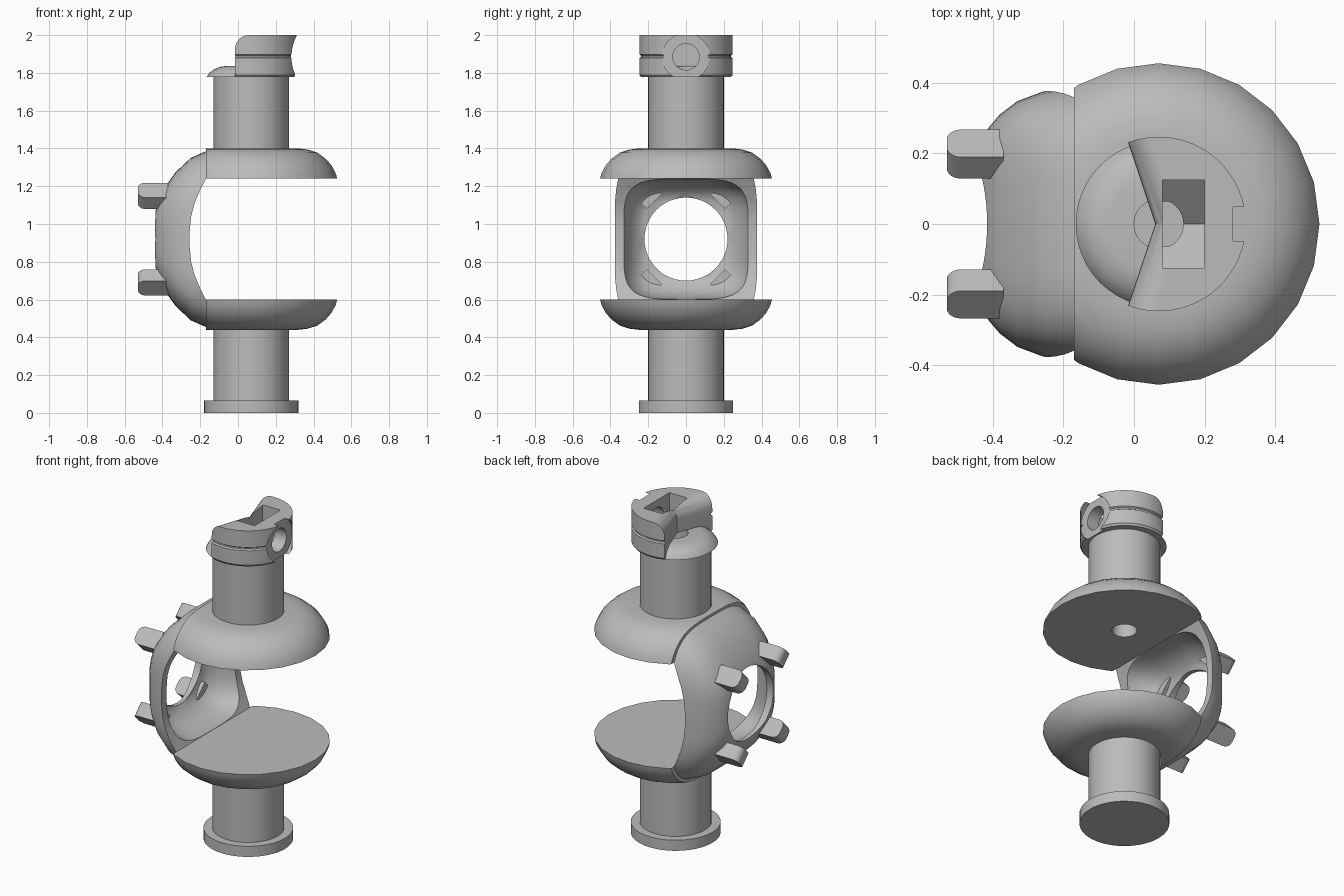
import bpy, bmesh, math
from mathutils import Matrix, Vector

if "Cube" in bpy.data.objects:
    bpy.data.objects.remove(bpy.data.objects["Cube"])

AX = 0.07      # x of the vertical axis
MID = 0.92     # height of the side opening

grey = bpy.data.materials.new("grey")
grey.use_nodes = True
grey.diffuse_color = (0.5, 0.5, 0.5, 1)
grey.node_tree.nodes["Principled BSDF"].inputs["Base Color"].default_value = (0.5, 0.5, 0.5, 1)


def loft(name, rings, clip_x=None):
    """Closed solid through rings that all have the same point count."""
    bm = bmesh.new()
    rows = [[bm.verts.new(p) for p in ring] for ring in rings]
    n = len(rows[0])
    for a, b in zip(rows, rows[1:]):
        for i in range(n):
            j = (i + 1) % n
            bm.faces.new((a[i], a[j], b[j], b[i]))
    bm.faces.new(rows[0][::-1])
    bm.faces.new(rows[-1])
    if clip_x is not None:
        bmesh.ops.bisect_plane(bm, geom=bm.verts[:] + bm.edges[:] + bm.faces[:],
                               plane_co=(clip_x, 0, 0), plane_no=(1, 0, 0), clear_inner=True)
        bmesh.ops.holes_fill(bm, edges=[e for e in bm.edges if e.is_boundary])
    bmesh.ops.recalc_face_normals(bm, faces=bm.faces[:])
    me = bpy.data.meshes.new(name)
    bm.to_mesh(me)
    bm.free()
    me.materials.append(grey)
    ob = bpy.data.objects.new(name, me)
    bpy.context.collection.objects.link(ob)
    return ob


def lathe(name, profile, n=48, clip_x=None):
    """Solid turned about the vertical axis from (radius, z) points."""
    ring = [(math.cos(2 * math.pi * i / n), math.sin(2 * math.pi * i / n)) for i in range(n)]
    return loft(name, [[(AX + r * c, r * s, z) for c, s in ring] for r, z in profile], clip_x)


def x_loft(name, sections, power, z=MID, n=48):
    """Superellipse sections (x, half width, half height) along x."""
    def pw(v):
        return math.copysign(abs(v) ** (2 / power), v) if abs(v) > 1e-9 else 0
    ang = [2 * math.pi * i / n for i in range(n)]
    return loft(name, [[(x, w * pw(math.cos(a)), z + h * pw(math.sin(a))) for a in ang]
                       for x, w, h in sections])


def prism(name, pts, y0, y1):
    return loft(name, [[(x, y, z) for x, z in pts] for y in (y0, y1)])


def boolean(ob, other, op="DIFFERENCE", keep=False):
    mod = ob.modifiers.new("cut", "BOOLEAN")
    mod.operation, mod.object, mod.solver = op, other, "EXACT"
    bpy.context.view_layer.objects.active = ob
    bpy.ops.object.modifier_apply(modifier=mod.name)
    if not keep:
        bpy.data.objects.remove(other)


bore = lathe("bore_cutter", [(0.07, 1.0), (0.07, 1.838)], 32)

# Hollow housing: bulged side wall joined to two round lobes
body = x_loft("housing", [(-0.442, 0.20, 0.10), (-0.435, 0.235, 0.17), (-0.41, 0.275, 0.235),
                          (-0.38, 0.31, 0.285), (-0.33, 0.348, 0.355), (-0.25, 0.378, 0.43),
                          (-0.17, 0.39, 0.465), (-0.10, 0.39, 0.477), (0.2, 0.38, 0.475)], 3.6)
lobe = [(0.455, 0.32), (0.447, 0.35), (0.425, 0.39), (0.395, 0.425),
        (0.35, 0.458), (0.30, 0.474), (0.25, 0.48)]
for sign in (1, -1):
    boolean(body, lathe("lobe", [(r, MID + sign * h) for r, h in lobe], 24, -0.17), "UNION")
half = [(-0.17, 0.32), (-0.20, 0.26), (-0.23, 0.19), (-0.248, 0.12), (-0.256, 0.04)]
slot = [(1, MID + 0.32)] + [(x, MID + h) for x, h in half] + \
       [(x, MID - h) for x, h in reversed(half)] + [(1, MID - 0.32)]
boolean(body, prism("slot_cutter", slot, -1, 1))
boolean(body, x_loft("cavity_cutter", [(-0.395, 0.22, 0.21), (-0.37, 0.26, 0.25),
                                       (-0.32, 0.30, 0.29), (-0.25, 0.33, 0.312),
                                       (-0.17, 0.35, 0.319), (0.0, 0.35, 0.319)], 4))
boolean(body, x_loft("opening_cutter", [(-0.7, 0.22, 0.22), (-0.1, 0.22, 0.22)], 2))
boolean(body, bore, keep=True)

# Shafts and base flange
lower_shaft = lathe("lower_shaft", [(0.2, 0.03), (0.2, 0.5)])
flange = lathe("base_flange", [(0.25, 0), (0.25, 0.065)])
upper_shaft = lathe("upper_shaft", [(0.2, 1.34), (0.2, 1.785)])
boolean(upper_shaft, bore, keep=True)

# Clamp head with a groove, cut back to a V with a rounded top edge
head = lathe("clamp_head", [(0.238, 1.778), (0.247, 1.79), (0.247, 1.878), (0.238, 1.884),
                            (0.238, 1.892), (0.247, 1.898), (0.247, 2.0)])


def v_ring(shift, z):
    a = 0.06 + shift
    return [(a, 0, z), (a - 0.15, 0.45, z), (-0.6, 0.45, z), (-0.6, -0.45, z), (a - 0.15, -0.45, z)]


fillet = [(0.08 * (1 - math.cos(t)), 1.92 + 0.08 * math.sin(t))
          for t in (math.radians(11.25 * i) for i in range(1, 9))]
boolean(head, loft("v_cutter", [v_ring(s, z) for s, z in
                                [(0, 1.7), (0, 1.92)] + fillet + [(0.08, 2.1)]]))
dome = lathe("dome", [(0.235, 1.779), (0.222, 1.80), (0.195, 1.82), (0.165, 1.832), (0.14, 1.836)])
boolean(head, dome, "UNION")

# Screw seat, screw hole, nut pocket and bore in the head
boolean(head, x_loft("seat_cutter", [(0.28, 0.125, 0.125), (0.5, 0.125, 0.125)], 2, 1.885))
boolean(head, x_loft("screw_cutter", [(0.12, 0.07, 0.07), (0.5, 0.07, 0.07)], 2, 1.885))
pocket = [(-0.125, 2.1), (-0.125, 1.89), (0, 1.785), (0.125, 1.89), (0.125, 2.1)]
boolean(head, loft("pocket_cutter", [[(x, y, z) for y, z in pocket] for x in (0.08, 0.2)]))
boolean(head, bore)

# Four mounting tabs around the side opening
corner = [(-0.53 + 0.04 * (1 - math.cos(t)), 0.015 + 0.04 * math.sin(t))
          for t in (math.radians(15 * i) for i in range(7))]
outline = [(-0.37, -0.055)] + [(x, -t) for x, t in reversed(corner)] + corner + [(-0.37, 0.055)]
tabs = []
for sy in (1, -1):
    for sz in (1, -1):
        out = Vector((0, sy, sz)).normalized()
        tan = Vector((0, -sz, sy)).normalized()
        mid = Vector((0, 0.198 * sy, MID + 0.229 * sz))
        name = ("upper" if sz > 0 else "lower") + ("_back_tab" if sy > 0 else "_front_tab")
        tabs.append(loft(name, [[mid + out * d + tan * t + Vector((x, 0, 0)) for x, t in outline]
                                for d in (-0.043, 0.043)]))

# Smooth the round surfaces, keep the edges sharp
bpy.ops.object.select_all(action="DESELECT")
for ob in [body, lower_shaft, flange, upper_shaft, head] + tabs:
    ob.select_set(True)
bpy.context.view_layer.objects.active = body
bpy.ops.object.shade_smooth_by_angle(angle=math.radians(32))
